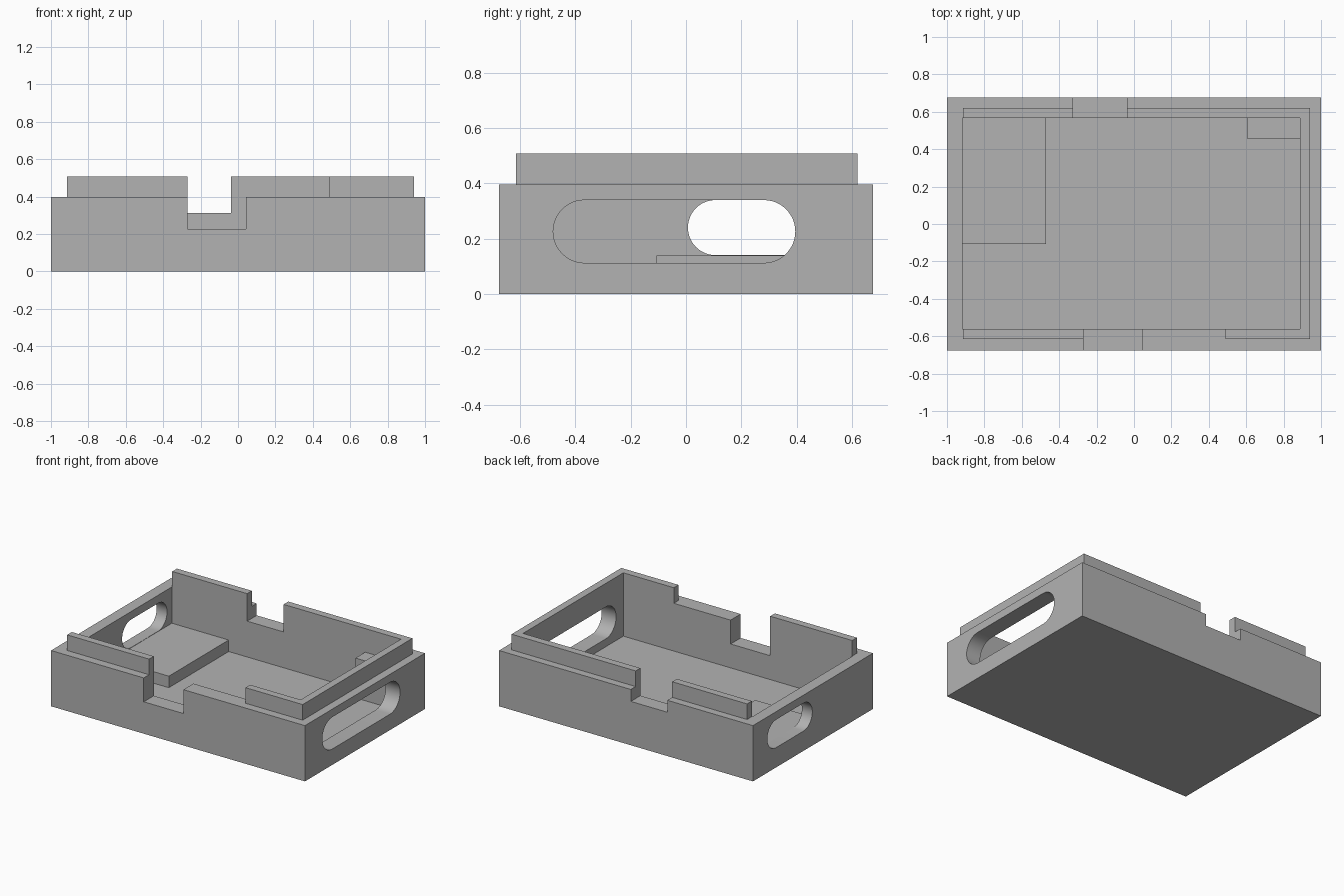
import bpy, bmesh, math
from mathutils import Vector

cube = bpy.data.objects.get("Cube")
if cube:
    bpy.data.objects.remove(cube, do_unlink=True)

grey = bpy.data.materials.new("plain grey")
grey.use_nodes = True
colour = (0.448, 0.448, 0.448, 1)
grey.diffuse_color = colour
grey.node_tree.nodes["Principled BSDF"].inputs["Base Color"].default_value = colour


def prism(name, outline, low, high, along_x=False):
    """Extrude an outline: (x, y) upwards in z, or (y, z) along x."""
    bm = bmesh.new()
    verts = [bm.verts.new((low, a, b) if along_x else (a, b, low)) for a, b in outline]
    face = bm.faces.new(verts)
    moved = bmesh.ops.extrude_face_region(bm, geom=[face])["geom"]
    shift = Vector((high - low, 0, 0) if along_x else (0, 0, high - low))
    bmesh.ops.translate(bm, vec=shift,
                        verts=[v for v in moved if isinstance(v, bmesh.types.BMVert)])
    bmesh.ops.recalc_face_normals(bm, faces=bm.faces)
    mesh = bpy.data.meshes.new(name)
    bm.to_mesh(mesh)
    bm.free()
    mesh.materials.append(grey)
    obj = bpy.data.objects.new(name, mesh)
    bpy.context.collection.objects.link(obj)
    return obj


def box(name, x0, x1, y0, y1, z0, z1):
    return prism(name, [(x0, y0), (x1, y0), (x1, y1), (x0, y1)], z0, z1)


def slot(name, y0, y1, z0, z1, x0, x1, steps=24):
    """Rounded slot running through a side wall."""
    r, mid = (z1 - z0) / 2, (z0 + z1) / 2
    outline = []
    for centre, start in ((y1 - r, -math.pi / 2), (y0 + r, math.pi / 2)):
        for i in range(steps + 1):
            a = start + math.pi * i / steps
            outline.append((centre + r * math.cos(a), mid + r * math.sin(a)))
    return prism(name, outline, x0, x1, along_x=True)


def combine(target, part, operation):
    part.hide_render = True
    bpy.context.view_layer.objects.active = target
    mod = target.modifiers.new(part.name, 'BOOLEAN')
    mod.operation, mod.solver, mod.object = operation, 'EXACT', part
    bpy.ops.object.modifier_apply(modifier=mod.name)
    bpy.data.objects.remove(part, do_unlink=True)


# Outer body
tray = box("open_tray", -1, 1, -0.675, 0.675, 0, 0.397)

# Raised lip: back, right and front corner, then the front left run
lip = [(0.49, -0.615), (0.94, -0.615), (0.94, 0.62), (-0.915, 0.62),
       (-0.915, 0.5), (0.8, 0.5), (0.8, -0.5), (0.49, -0.5)]
combine(tray, prism("wrapped_lip", lip, 0.2, 0.508), 'UNION')
combine(tray, box("front_lip", -0.915, -0.2, -0.615, -0.5, 0.2, 0.508), 'UNION')

# Hollow interior
combine(tray, box("cavity", -0.918, 0.887, -0.562, 0.567, 0.057, 1), 'DIFFERENCE')

# Notches in the front and back walls
combine(tray, box("front_notch", -0.27, 0.042, -0.8, -0.45, 0.227, 1), 'DIFFERENCE')
combine(tray, box("back_notch", -0.325, -0.038, 0.45, 0.8, 0.312, 1), 'DIFFERENCE')

# Platform and corner post, set slightly into the floor and walls
combine(tray, box("platform", -0.94, -0.47, -0.107, 0.59, 0.03, 0.139), 'UNION')
combine(tray, box("corner_post", 0.605, 0.91, 0.457, 0.59, 0.03, 0.34), 'UNION')

# Rounded side openings
combine(tray, slot("side_slot", -0.48, 0.395, 0.113, 0.34, 0.8, 1.2), 'DIFFERENCE')
combine(tray, slot("small_side_slot", 0.007, 0.513, 0.141, 0.34, -1.2, -0.8), 'DIFFERENCE')

# Smooth slot ends, sharp corners
bpy.ops.object.select_all(action='DESELECT')
tray.select_set(True)
bpy.context.view_layer.objects.active = tray
bpy.ops.object.shade_smooth_by_angle(angle=math.radians(30))
